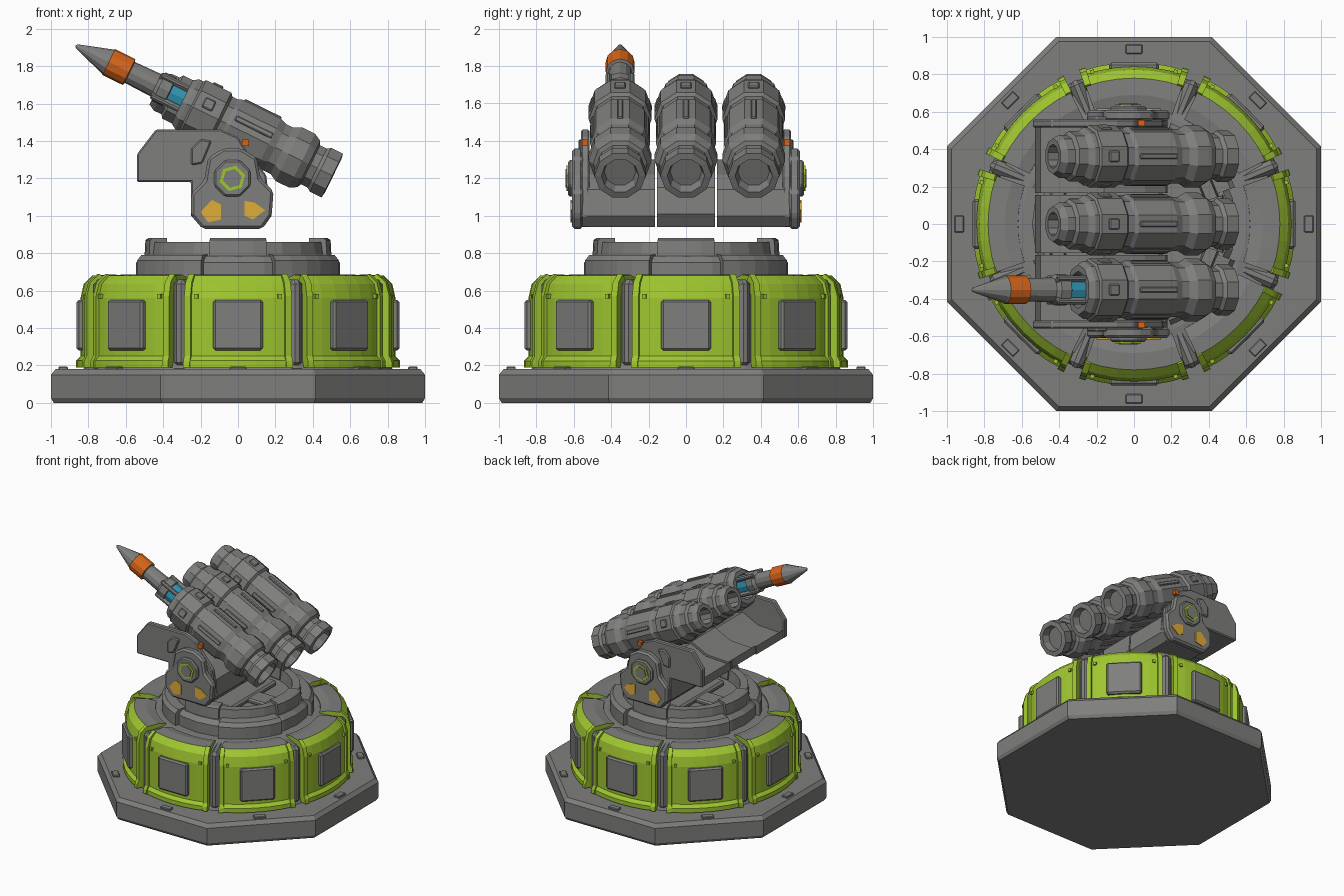
import bpy, bmesh, math
from mathutils import Matrix, Vector

if "Cube" in bpy.data.objects:
    bpy.data.objects.remove(bpy.data.objects["Cube"])

def material(name, rgb):
    m = bpy.data.materials.new(name)
    m.diffuse_color = (*rgb, 1)
    m.use_nodes = True
    m.node_tree.nodes["Principled BSDF"].inputs["Base Color"].default_value = m.diffuse_color
    return m

GREY = material("hull grey", (.21, .21, .205))
GREEN = material("lime green", (.35, .57, .03))
ORANGE = material("warhead orange", (.68, .13, .01))
BLUE = material("seal blue", (.03, .30, .45))
YELLOW = material("marker yellow", (.74, .42, .04))

def finish(name, bm, mats, matrix=None, bevel=0):
    bmesh.ops.remove_doubles(bm, verts=bm.verts, dist=1e-5)
    bmesh.ops.recalc_face_normals(bm, faces=bm.faces)
    me = bpy.data.meshes.new(name)
    bm.to_mesh(me)
    bm.free()
    for m in mats:
        me.materials.append(m)
    ob = bpy.data.objects.new(name, me)
    bpy.context.collection.objects.link(ob)
    if matrix:
        ob.matrix_world = matrix
    if bevel:
        b = ob.modifiers.new("edge", 'BEVEL')
        b.width, b.segments = bevel, 1
    return ob

def revolve(name, prof, n, mats=(GREY,), start=0, sweep=360, matrix=None, rule=None):
    """Spin a closed (radius, height) profile; partial sweeps get end caps."""
    bm = bmesh.new()
    full = sweep >= 360
    rings = []
    for i in range(n if full else n + 1):
        a = math.radians(start + sweep * i / n)
        rings.append([bm.verts.new((r * math.cos(a), r * math.sin(a), z)) for r, z in prof])
    k = len(prof)
    for i in range(n):
        A, B = rings[i], rings[(i + 1) % len(rings)]
        for j in range(k):
            q = (j + 1) % k
            if prof[j][0] == 0 and prof[q][0] == 0:
                continue
            f = bm.faces.new((A[j], B[j], B[q], A[q]))
            f.material_index = rule(j) if rule else 0
    if not full:
        bm.faces.new(rings[0])
        bm.faces.new(rings[-1])
    bmesh.ops.dissolve_degenerate(bm, dist=1e-5, edges=bm.edges)
    return finish(name, bm, mats, matrix)

def prism(name, pts, y0, y1, mat=GREY, bevel=0):
    """Extrude an (x, z) outline from y0 to y1."""
    bm = bmesh.new()
    a = [bm.verts.new((x, y0, z)) for x, z in pts]
    b = [bm.verts.new((x, y1, z)) for x, z in pts]
    bm.faces.new(a)
    bm.faces.new(b)
    for i in range(len(pts)):
        j = (i + 1) % len(pts)
        bm.faces.new((a[i], a[j], b[j], b[i]))
    return finish(name, bm, [mat], None, bevel)

def box(name, size, loc, mat=GREY, matrix=None, bevel=0):
    bm = bmesh.new()
    bmesh.ops.create_cube(bm, size=1)
    for v in bm.verts:
        v.co = Vector([c * s for c, s in zip(v.co, size)]) + Vector(loc)
    return finish(name, bm, [mat], matrix, bevel)

def ngon(cx, cz, r, n, off=0):
    return [(cx + r * math.cos(math.tau * (i + off) / n),
             cz + r * math.sin(math.tau * (i + off) / n)) for i in range(n)]

# Octagonal ground plate
C = 1 / math.cos(math.pi / 8)
revolve("ground_plate", [(0, 0), (.985 * C, 0), (C, .025), (C, .15), (.975 * C, .18), (0, .19)],
        8, start=22.5)

# Drum core
revolve("drum_core", [(0, .17), (.83, .17), (.81, .22), (.81, .58), (.76, .64), (.6, .665), (0, .665)], 32)

# Eight armour panels, posts between them, and plate clips
PANEL = [(.6, .19), (.865, .19), (.865, .225), (.842, .25), (.842, .56), (.825, .635),
         (.78, .68), (.69, .685), (.62, .67)]
RIM = [(.80, .19), (.875, .19), (.872, .225), (.858, .25), (.858, .57), (.838, .645),
       (.785, .69), (.76, .66)]
for i in range(8):
    a = i * 45
    rot = Matrix.Rotation(math.radians(a), 4, 'Z')
    revolve("armour_panel", PANEL, 6, (GREEN, GREY), a - 19.3, 38.6,
            rule=lambda j: 1 if j >= 6 else 0)
    for s in (-1, 1):
        revolve("panel_rim", RIM, 1, (GREEN,), a + s * 18.4 - 1.2, 2.4)
        rb = Matrix.Rotation(math.radians(a + s * 15.3), 4, 'Z')
        box("panel_bolt", (.02, .022, .022), (.845, 0, .57), GREEN, rb)
    box("panel_hatch", (.05, .265, .27), (.838, 0, .415), GREY, rot, .012)
    mid = Matrix.Rotation(math.radians(a + 22.5), 4, 'Z')
    box("drum_post", (.23, .075, .47), (.715, 0, .425), GREY, mid, .025)
    box("plate_clip", (.05, .09, .02), (.935, 0, .184), GREY, rot, .005)

# Turntable ring with raised blocks and a recessed floor
revolve("turntable_ring", [(.42, .64), (.545, .64), (.545, .75), (.51, .785), (.48, .785),
        (.47, .86), (.41, .86), (.40, .76)], 24)
revolve("turntable_floor", [(0, .65), (.42, .65), (.42, .77), (0, .77)], 16)
for i in range(4):
    revolve("turntable_block", [(.39, .78), (.50, .78), (.495, .87), (.48, .88), (.40, .88)],
            4, start=i * 90 - 18, sweep=36)
    revolve("turntable_lobe", [(.45, .66), (.575, .66), (.575, .76), (.55, .79), (.45, .795)],
            5, start=i * 90 + 20, sweep=50)
box("turntable_bridge", (.30, .60, .05), (0, 0, .79), GREY, None, .015)
box("turntable_crossbar", (.62, .16, .04), (0, 0, .785), GREY, None, .012)

# Launcher cradle: middle and outer trough sections
CRADLE = [(-.53, 1.18), (-.53, 1.25), (-.50, 1.22), (-.30, 1.23), (-.16, 1.30), (.06, 1.22),
          (.17, 1.14), (.18, 1.0), (.13, .94), (-.19, .94), (-.25, 1.0), (-.25, 1.18)]
prism("cradle_middle", [(x, z if z < 1 else z + .01) for x, z in CRADLE], -.155, .155)
ARM = [(-.54, 1.18), (-.54, 1.33), (-.44, 1.46), (-.09, 1.46), (0, 1.42), (.05, 1.34), (.15, 1.22),
       (.18, 1.0), (.13, .94), (-.19, .94), (-.25, 1.0), (-.25, 1.18)]
HUB = [(-.25, 1.12), (-.25, 1.0), (-.19, .93), (.13, .93), (.18, 1.0), (.19, 1.13), (.12, 1.20),
       (.10, 1.31), (.02, 1.36), (-.08, 1.36), (-.16, 1.31), (-.18, 1.19)]
for s in (-1, 1):
    prism("cradle_outer", CRADLE, s * .165, s * .53)
    prism("cradle_side_arm", ARM, s * .515, s * .56, GREY, .008)
    prism("hub_plate", HUB, s * .55, s * .61, GREY, .015)
    prism("hub_cap", ngon(-.03, 1.2, .105, 8, .5), s * .60, s * .63, GREY, .01)
    prism("hub_green_ring", ngon(-.03, 1.2, .07, 6, .25), s * .62, s * .638, GREEN)
    prism("hub_pin", ngon(-.03, 1.2, .052, 6, .25), s * .62, s * .644)
    prism("arm_latch", [(-.25, 1.27), (-.25, 1.36), (-.20, 1.41), (-.14, 1.40), (-.19, 1.28)],
          s * .55, s * .575, GREY, .008)
    prism("marker_left", [(-.20, 1.02), (-.14, 1.085), (-.09, 1.06), (-.09, .98), (-.16, .965)],
          s * .608, s * .617, YELLOW)
    prism("marker_right", [(.035, 1.0), (.035, 1.08), (.09, 1.07), (.145, 1.03), (.08, .98)],
          s * .608, s * .617, YELLOW)
    box("arm_lamp", (.035, .03, .035), (.04, s * .54, 1.39), ORANGE)

# Launch tubes: local z runs from the missile tip back along the tilted axis
def axis(y):
    return Matrix.Translation((-.87, y, 1.91)) @ Matrix.Rotation(math.radians(116.2), 4, 'Y')

SHELL = [(0, .74), (.09, .74), (.10, .645), (.135, .645), (.155, .675), (.155, .70), (.168, .71),
         (.168, .86), (.15, .875), (.15, .91), (.16, .93), (.16, 1.16), (.145, 1.20), (.145, 1.24),
         (.168, 1.28), (.168, 1.36), (.145, 1.40), (.122, 1.41), (.122, 1.45), (.137, 1.47),
         (.137, 1.54), (.10, 1.545), (.085, 1.49), (0, 1.49)]
SLEEVE = [(0, .60), (.065, .60), (.065, .495), (.095, .495), (.115, .53), (.115, .575),
          (.135, .59), (.135, .66), (0, .66)]
for y in (-.352, 0, .362):
    m = axis(y) @ Matrix.Translation((.017, 0, 0))
    revolve("launch_tube", SHELL, 10, start=18, matrix=m)
    for k in range(5):
        r = m @ Matrix.Rotation(math.radians(36 + 72 * k), 4, 'Z')
        box("collar_clip", (.03, .06, .06), (.155, 0, .78), GREY, r, .006)
        box("tube_rib", (.02, .03, .22), (.152, 0, 1.05), GREY, r, .005)
    if y > -.1:
        revolve("tube_muzzle", SLEEVE, 10, start=18, matrix=m)

# Missile in the near tube: nose, orange band, blue seal, fins
MISSILE = [(0, 0), (.012, .01), (.072, .195), (.077, .20), (.077, .32), (.062, .325), (.066, .48),
           (.085, .50), (.085, .56), (.076, .565), (.076, .66), (.085, .665), (.085, .73), (0, .73)]
revolve("missile", MISSILE, 12, (GREY, ORANGE, BLUE), matrix=axis(-.352),
        rule=lambda j: 1 if j == 3 else 2 if j == 9 else 0)
for k in range(4):
    r = axis(-.352) @ Matrix.Rotation(math.radians(45 + 90 * k), 4, 'Z')
    box("missile_fin", (.055, .03, .20), (.075, 0, .58), GREY, r, .008)
